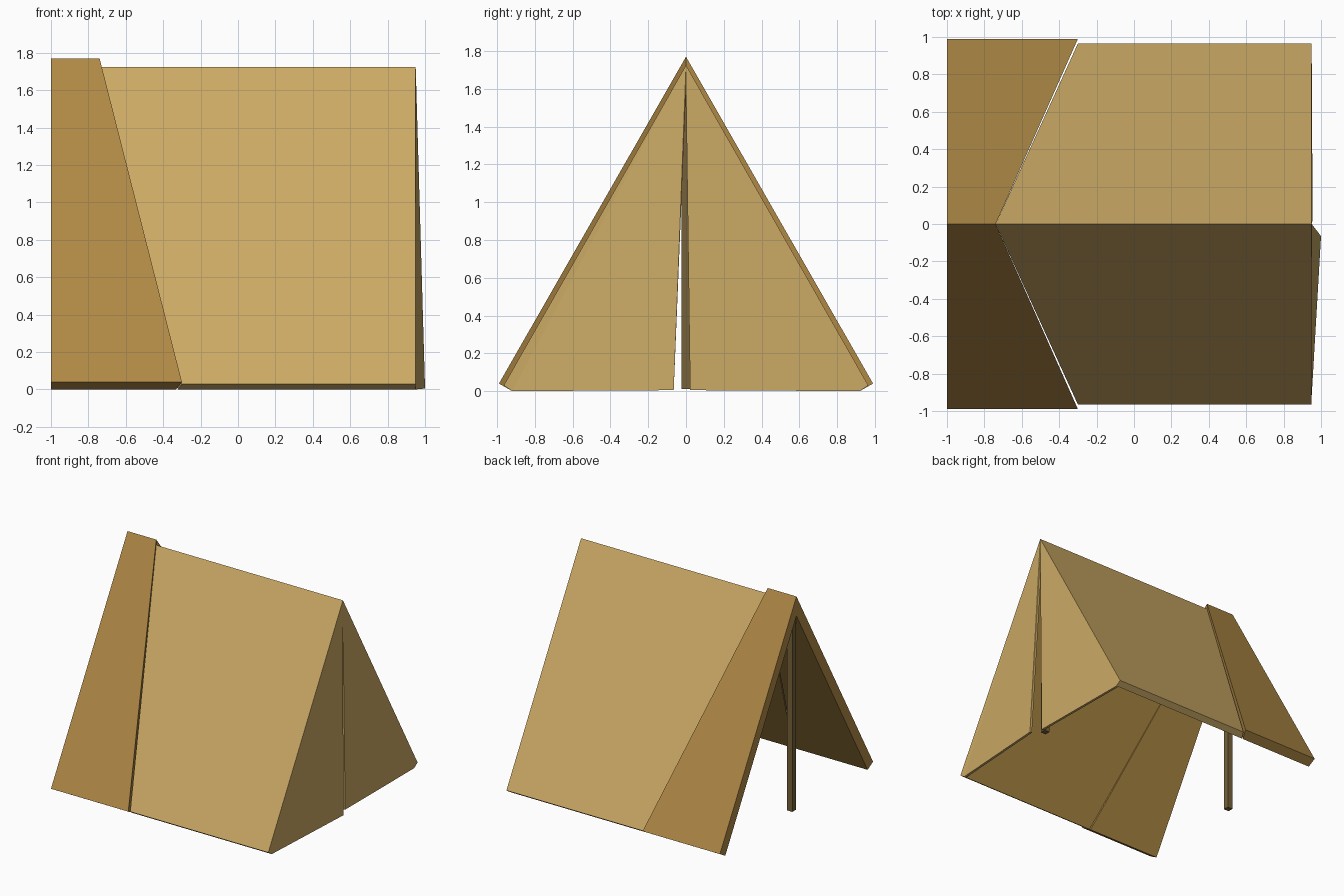
import bpy, bmesh

if "Cube" in bpy.data.objects:
    bpy.data.objects.remove(bpy.data.objects["Cube"])


def material(name, rgb):
    m = bpy.data.materials.new(name)
    m.diffuse_color = (*rgb, 1)
    m.use_nodes = True
    m.node_tree.nodes["Principled BSDF"].inputs["Base Color"].default_value = m.diffuse_color
    return m


CANVAS = material("canvas", (0.60, 0.40, 0.13))
TRIM = material("trim_cloth", (0.43, 0.25, 0.06))
WOOD = material("dark_wood", (0.18, 0.12, 0.042))

INNER_EAVE = (0.92, 0.0)
INNER_RIDGE = 1.61


def finish(name, bm, mats):
    bmesh.ops.remove_doubles(bm, verts=bm.verts, dist=1e-5)
    bmesh.ops.recalc_face_normals(bm, faces=bm.faces)
    me = bpy.data.meshes.new(name)
    bm.to_mesh(me)
    bm.free()
    for m in mats:
        me.materials.append(m)
    ob = bpy.data.objects.new(name, me)
    bpy.context.collection.objects.link(ob)
    return ob


# Roof shell: two sloping slabs meeting at a ridge; each end is (x at ridge, x at eave)
def roof(name, eave, ridge, start, end, mat):
    bm = bmesh.new()
    for s in (1, -1):
        section = [(0, ridge), eave, INNER_EAVE, (0, INNER_RIDGE)]
        rings = []
        for top, low in (start, end):
            rings.append([bm.verts.new((top + (low - top) * min(y / eave[0], 1), s * y, z))
                          for y, z in section])
        a, b = rings
        bm.faces.new(a)
        bm.faces.new(b)
        for i in range(3):
            f = bm.faces.new((a[i], a[i + 1], b[i + 1], b[i]))
            f.material_index = 1 if i == 2 else 0   # darker lining inside
    finish(name, bm, [mat, TRIM])


DOOR_X, DOOR_T = 0.95, 0.02
roof("canvas_roof", (0.965, 0.03), 1.725, (-0.74, -0.30), (DOOR_X - DOOR_T,) * 2, CANVAS)
roof("front_band", (0.99, 0.04), 1.77, (-1, -1), (-0.74, -0.30), TRIM)


# Door flaps closing the back end, one swung slightly outward
def door(name, side, slit_y, slit_x):
    bm = bmesh.new()
    outline = [(DOOR_X, 0, 1.725), (DOOR_X, 0, 1.60), (slit_x, slit_y, 0.005),
               (DOOR_X, 0.92, 0.0), (DOOR_X, 0.965, 0.03)]
    front = [bm.verts.new((x, side * y, z)) for x, y, z in outline]
    back = [bm.verts.new((x - DOOR_T, side * y, z)) for x, y, z in outline]
    for ring in (front, back):
        bm.faces.new((ring[0], ring[1], ring[2]))
        bm.faces.new((ring[0], ring[2], ring[3]))
        bm.faces.new((ring[0], ring[3], ring[4]))
    for i in range(1, 5):
        j = (i + 1) % 5
        bm.faces.new((front[i], front[j], back[j], back[i]))
    finish(name, bm, [CANVAS])


door("door_flap_open", -1, 0.065, 1.0)
door("door_flap_closed", 1, 0.022, 0.955)

# Square upright poles under both ends of the ridge
for name, x in (("front_pole", -0.955), ("back_pole", 0.90)):
    bm = bmesh.new()
    bmesh.ops.create_cube(bm, size=1)
    bmesh.ops.scale(bm, vec=(0.046, 0.046, 1.585), verts=bm.verts)
    ob = finish(name, bm, [WOOD])
    ob.location = (x, 0, 0.01 + 1.585 / 2)
